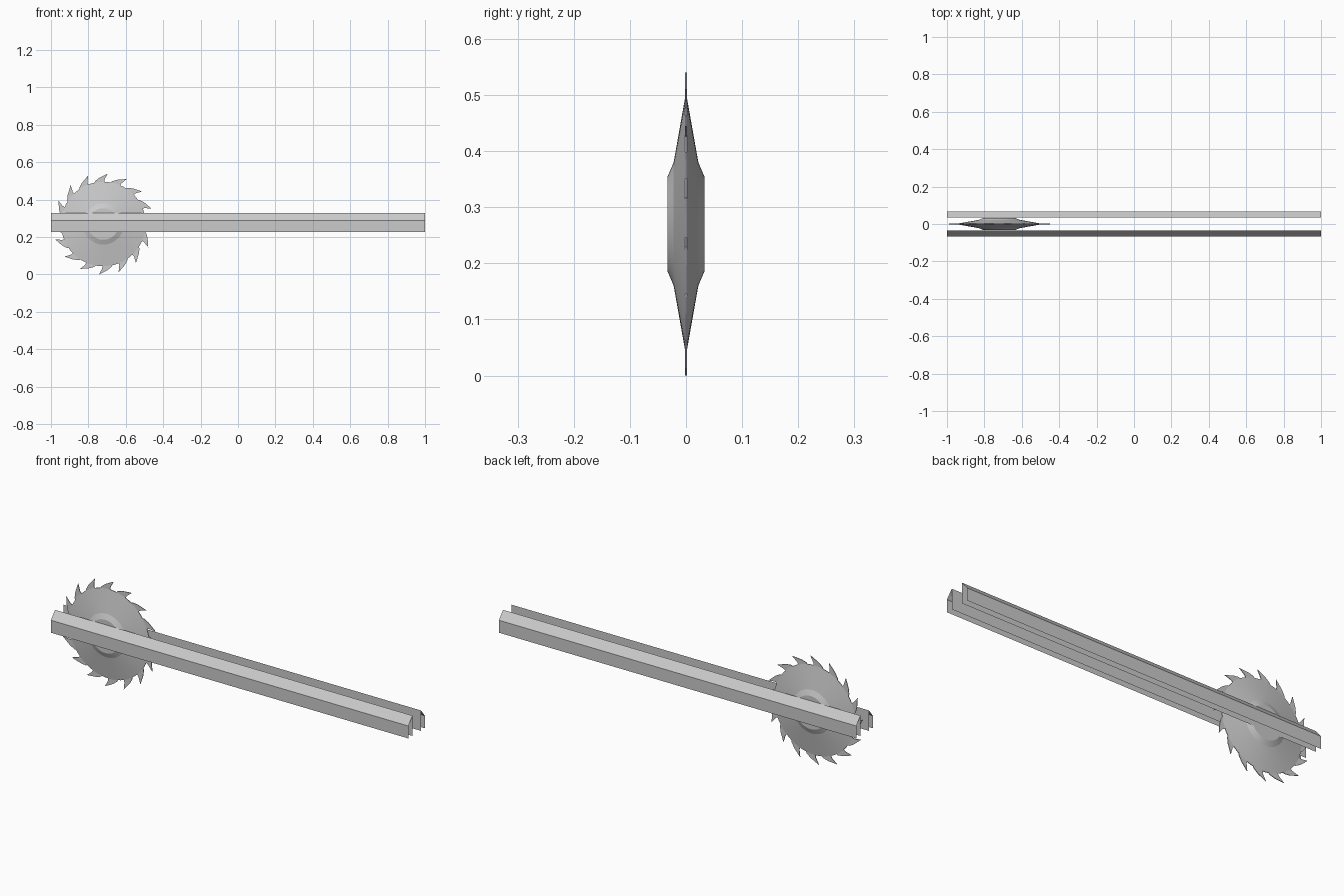
import bpy, bmesh, math
from mathutils import Matrix

if "Cube" in bpy.data.objects:
    bpy.data.objects.remove(bpy.data.objects["Cube"], do_unlink=True)

steel = bpy.data.materials.new("light_grey_steel")
steel.use_nodes = True
grey = (0.6, 0.6, 0.6, 1)
steel.diffuse_color = grey
steel.node_tree.nodes["Principled BSDF"].inputs["Base Color"].default_value = grey

CENTRE = (-0.72, 0, 0.27)


def finish(name, bm, location=(0, 0, 0)):
    mesh = bpy.data.meshes.new(name)
    bm.to_mesh(mesh)
    bm.free()
    mesh.materials.append(steel)
    obj = bpy.data.objects.new(name, mesh)
    obj.location = location
    bpy.context.collection.objects.link(obj)
    return obj


def rail(name, side):
    """Open-ended folded sheet: outer wall, sloped top, inner wall."""
    profile = [(0.067, 0.227), (0.067, 0.29), (0.034, 0.33), (0.034, 0.227)]
    bm = bmesh.new()
    ends = [[bm.verts.new((x, side * y, z)) for y, z in profile] for x in (-1, 1)]
    a, b = ends
    for i in range(len(profile) - 1):
        face = bm.faces.new((a[i], a[i + 1], b[i + 1], b[i]))
        if side < 0:
            face.normal_flip()
    return finish(name, bm)


rail("front_rail", -1)
rail("back_rail", 1)

# Blade body: a stepped lens turned about the y axis
bm = bmesh.new()
half = [(0, 0.033), (0.084, 0.033), (0.11, 0.022), (0.226, 0.0015)]
outline = half + [(r, -y) for r, y in reversed(half)]
verts = [bm.verts.new((r, y, 0)) for r, y in outline]
edges = [bm.edges.new(pair) for pair in zip(verts, verts[1:])]
bmesh.ops.spin(bm, geom=verts + edges, cent=(0, 0, 0), axis=(0, 1, 0),
               angle=math.tau, steps=64, use_merge=True)
bmesh.ops.remove_doubles(bm, verts=bm.verts, dist=0.0001)
bmesh.ops.recalc_face_normals(bm, faces=bm.faces)
disc = finish("blade_disc", bm, CENTRE)
bpy.context.view_layer.objects.active = disc
disc.select_set(True)
bpy.ops.object.shade_smooth_by_angle(angle=math.radians(9))

# Hooked teeth: thin plates leaning clockwise, given as (degrees from tip, radius)
TEETH = 16
hook = [(0, 0.271), (3.5, 0.238), (4, 0.215), (19, 0.215), (16, 0.233), (10, 0.248)]
bm = bmesh.new()
for n in range(TEETH):
    start = 85 + n * 360 / TEETH
    points = [(r * math.cos(math.radians(start + d)), r * math.sin(math.radians(start + d)))
              for d, r in hook]
    face = bm.faces.new([bm.verts.new((x, -0.0015, z)) for x, z in points])
    new = bmesh.ops.extrude_face_region(bm, geom=[face])["geom"]
    bmesh.ops.translate(bm, vec=(0, 0.003, 0),
                        verts=[v for v in new if isinstance(v, bmesh.types.BMVert)])
bmesh.ops.recalc_face_normals(bm, faces=bm.faces)
finish("blade_teeth", bm, CENTRE)
